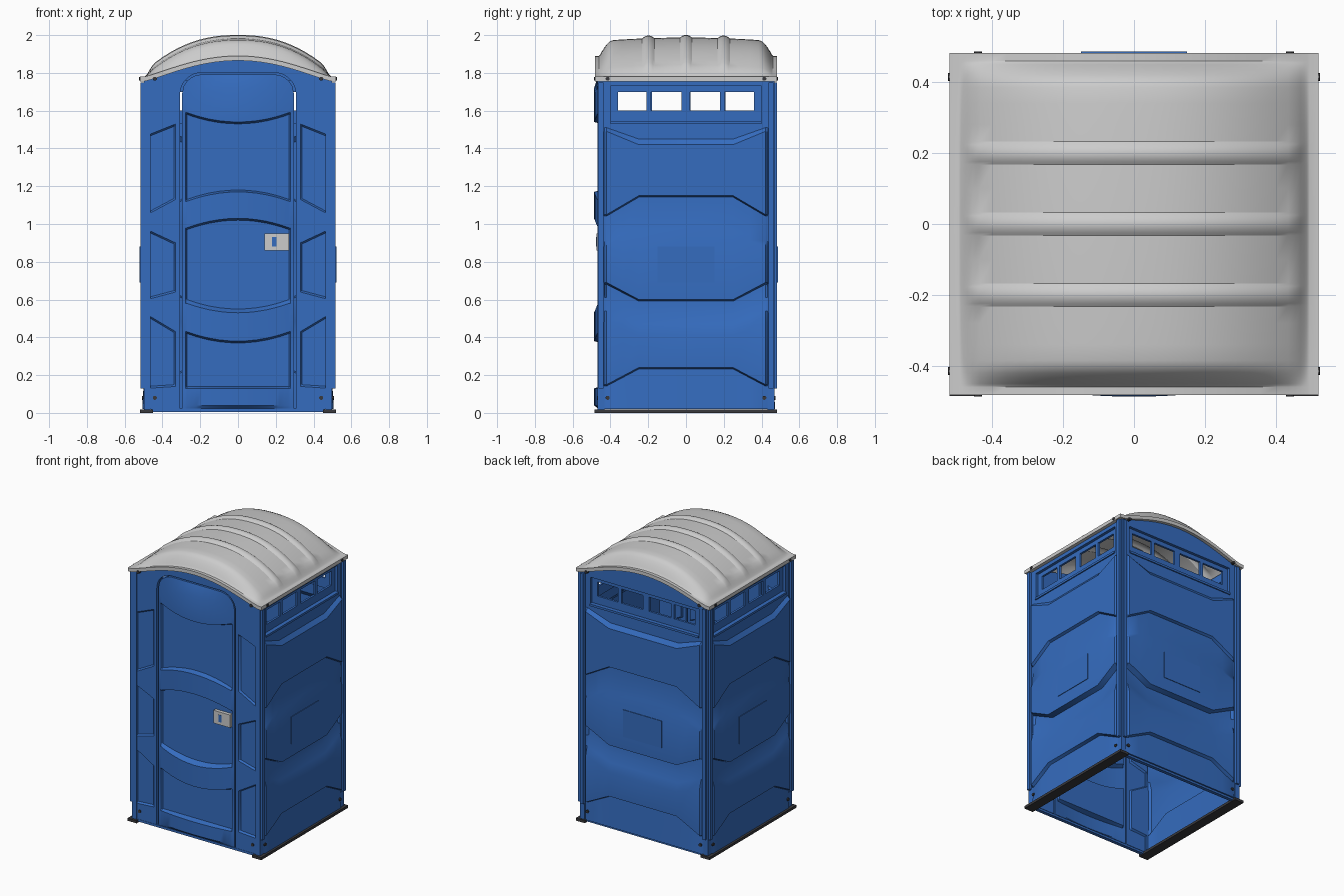
import bpy, bmesh, math

if "Cube" in bpy.data.objects:
    bpy.data.objects.remove(bpy.data.objects["Cube"])


def material(name, rgb):
    m = bpy.data.materials.new(name)
    m.diffuse_color = (*rgb, 1)
    m.use_nodes = True
    m.node_tree.nodes["Principled BSDF"].inputs["Base Color"].default_value = m.diffuse_color
    return m


BLUE = material("blue_plastic", (0.035, 0.15, 0.52))
DARK = material("dark_plastic", (0.04, 0.04, 0.045))


def make(name, verts, faces, mat=None, rot=0):
    me = bpy.data.meshes.new(name)
    me.from_pydata(verts, [], faces)
    bm = bmesh.new()
    bm.from_mesh(me)
    bmesh.ops.recalc_face_normals(bm, faces=bm.faces)
    bm.to_mesh(me)
    bm.free()
    ob = bpy.data.objects.new(name, me)
    bpy.context.collection.objects.link(ob)
    ob.rotation_euler.z = math.radians(rot)
    if mat:
        me.materials.append(mat)
    bpy.ops.object.select_all(action='DESELECT')
    ob.select_set(True)
    bpy.context.view_layer.objects.active = ob
    bpy.ops.object.shade_smooth_by_angle(angle=math.radians(28))
    return ob


def shell(name, verts, faces, off, mat=None, rot=0):
    """Give an open sheet thickness by a constant offset."""
    n = len(verts)
    back = [tuple(c + o for c, o in zip(v, off)) for v in verts]
    edges = {(f[i], f[(i + 1) % len(f)]) for f in faces for i in range(len(f))}
    rim = [(b, a, a + n, b + n) for a, b in edges if (b, a) not in edges]
    rear = [tuple(i + n for i in reversed(f)) for f in faces]
    return make(name, verts + back, faces + rear + rim, mat, rot)


def grid(name, cols, rows, fn, off, mat=None, rot=0):
    verts = [fn(c, r) for r in rows for c in cols]
    w = len(cols)
    faces = [(j * w + i, j * w + i + 1, (j + 1) * w + i + 1, (j + 1) * w + i)
             for j in range(len(rows) - 1) for i in range(w - 1)]
    return shell(name, verts, faces, off, mat, rot)


def boxes(name, items, mat=None, rot=0):
    verts, faces = [], []
    for x0, x1, y0, y1, z0, z1 in items:
        k = len(verts)
        verts += [(x, y, z) for z in (z0, z1) for x, y in ((x0, y0), (x1, y0), (x1, y1), (x0, y1))]
        faces += [tuple(k + i for i in f) for f in ((3, 2, 1, 0), (4, 5, 6, 7), (0, 1, 5, 4),
                                                    (1, 2, 6, 5), (2, 3, 7, 6), (3, 0, 4, 7))]
    return make(name, verts, faces, mat, rot)


def mirrored(vals):
    return sorted({-v for v in vals} | set(vals))


def rim(x):
    return 1.78 + 0.11 * max(0, 1 - (x / 0.5) ** 2) ** 1.3


def smooth(t):
    t = min(1, max(0, t))
    return t * t * (3 - 2 * t)


# Side and back walls: overlapping relief rows (z at middle, z at ends, depth)
WALL_ROWS = [(0.02, 0.02, 0.012), (0.232, 0.142, 0.0), (0.24, 0.15, 0.022), (0.41, 0.48, 0.022),
             (0.47, 0.54, 0.006), (0.53, 0.61, -0.012), (0.592, 0.68, -0.018), (0.60, 0.69, 0.022),
             (0.95, 0.88, 0.022), (0.98, 0.91, 0.012), (1.142, 1.042, 0.004), (1.15, 1.05, 0.022),
             (1.42, 1.49, 0.022), (1.45, 1.51, 0.0), (1.54, 1.54, 0.0)]


def wall(label, rot, base, half):
    s = half / 0.45

    def point(u, row):
        a = abs(u) / s
        k = min(1, max(0, (a - 0.25) / 0.17))
        d = row[2] if a < 0.425 else 0
        return (u, -base - d, row[0] + (row[1] - row[0]) * k)

    grid(label + "_wall", [c * s for c in mirrored([0, 0.25, 0.335, 0.42, 0.435, 0.45])],
         WALL_ROWS, point, (0, 0.015, 0), BLUE, rot)
    # window surround and recessed bars
    f, r, b = -base, -base + 0.02, -base + 0.035
    fr = [(-half, -0.4 * s, f, b, 1.54, 1.76), (0.4 * s, half, f, b, 1.54, 1.76),
          (-0.4 * s, 0.4 * s, f, b, 1.73, 1.76), (-0.4 * s, 0.4 * s, f - 0.008, b, 1.53, 1.545),
          (-0.4 * s, 0.4 * s, r, b, 1.54, 1.60), (-0.4 * s, 0.4 * s, r, b, 1.70, 1.73)]
    for u0, u1 in ((-0.4, -0.36), (-0.21, -0.185), (-0.025, 0.02), (0.18, 0.205), (0.36, 0.4)):
        fr.append((u0 * s, u1 * s, r, b, 1.60, 1.70))
    boxes(label + "_window_frame", fr, BLUE, rot)
    # raised edge ribs and centre plaque
    boxes(label + "_edge_ribs", [(a, c, f - 0.021, f + 0.01, 0.13, 1.75)
                                 for a, c in ((-half - 0.012, -half + 0.012), (half - 0.012, half + 0.012))], BLUE, rot)
    boxes(label + "_plaque", [(-0.15, 0.15, f - 0.026, f - 0.01, 0.69, 0.88)], BLUE, rot)


wall("right", 90, 0.495, 0.45)
wall("left", -90, 0.495, 0.45)
wall("back", 180, 0.46, 0.475)

# Corner posts
boxes("corner_posts", [(sx * 0.48 - 0.018, sx * 0.48 + 0.018, sy * 0.45 - 0.018, sy * 0.45 + 0.018, 0.015, 1.765)
                       for sx in (-1, 1) for sy in (-1, 1)], BLUE)

# Front stiles with slanted recessed panels (z inner, z outer, recessed)
STILE_ROWS = [(0.02, 0.02, 0), (0.14, 0.13, 0), (0.15, 0.14, 1), (0.42, 0.51, 1), (0.43, 0.52, 0),
              (0.64, 0.60, 0), (0.65, 0.61, 1), (0.89, 0.96, 1), (0.90, 0.97, 0), (1.13, 1.05, 0),
              (1.14, 1.06, 1), (1.52, 1.46, 1), (1.53, 1.47, 0), (1.62, 1.62, 0)]


def stile_point(x, row):
    a = abs(x)
    k = min(1, max(0, (a - 0.33) / 0.15))
    d = 0.012 if row[2] and 0.335 < a < 0.475 else 0
    return (x, -0.465 + d, row[0] + (row[1] - row[0]) * k)


for side, sg in (("left", -1), ("right", 1)):
    grid("front_stile_" + side, sorted(sg * c for c in (0.307, 0.33, 0.34, 0.47, 0.48, 0.498)),
         STILE_ROWS, stile_point, (0, 0.025, 0), BLUE)

# Front header arched around the door, and back gable
ARCH = [0.498 - 0.996 * i / 32 for i in range(33)]
hole = [(-0.307, 1.62)]
for i in range(9):
    t = math.pi - i * math.pi / 16
    hole.append((-0.19 + 0.117 * math.cos(t), 1.685 + 0.117 * math.sin(t)))
hole += [(-x, z) for x, z in reversed(hole)]
outline = [(-0.498, 1.62)] + hole + [(0.498, 1.62)] + [(x, rim(x) - 0.015) for x in ARCH]
shell("front_header", [(x, -0.465, z) for x, z in outline], [tuple(range(len(outline)))], (0, 0.025, 0), BLUE)
gable = [(-0.498, 1.75), (0.498, 1.75)] + [(x, rim(x) - 0.015) for x in ARCH]
shell("back_gable", [(x, 0.46, z) for x, z in gable], [tuple(range(len(gable)))], (0, -0.025, 0), BLUE)

# Door: bowed bands between recessed panels (z middle, z edge, kind: 0 flat, 1 band, 2 panel)
DOOR_ROWS = [(0.02, 0.02, 0), (0.04, 0.04, 1), (0.13, 0.13, 1), (0.14, 0.14, 2), (0.37, 0.42, 2),
             (0.38, 0.43, 1), (0.53, 0.58, 1), (0.55, 0.60, 2), (0.70, 0.73, 2), (1.02, 0.97, 2),
             (1.03, 0.98, 1), (1.17, 1.12, 1), (1.18, 1.13, 2), (1.53, 1.58, 2), (1.54, 1.59, 1),
             (1.72, 1.64, 1), (None, None, 0)]


def door_point(x, row):
    a = abs(x)
    bow = 0.025 * (1 - (a / 0.297) ** 2)
    d = (0, bow, -0.012 if a < 0.272 else 0)[row[2]]
    if row[0] is None:
        z = 1.685 + math.sqrt(max(0, 0.107 ** 2 - max(0, a - 0.19) ** 2))
    else:
        z = row[0] + (row[1] - row[0]) * min(1, (a / 0.27) ** 2)
    return (x, -0.462 - d, z)


grid("door", mirrored([0, 0.05, 0.1, 0.15, 0.19, 0.22, 0.245, 0.27, 0.277, 0.288, 0.297]),
     DOOR_ROWS, door_point, (0, 0.022, 0), BLUE)

# Latch plate with slot
boxes("latch_plate", [(0.14, 0.27, -0.474, -0.445, 0.86, 0.95)])
boxes("latch_slot", [(0.18, 0.203, -0.476, -0.46, 0.88, 0.93)], BLUE)


# Vaulted roof with three cross ribs and a flat rim
def roof_point(x, y):
    r, a = rim(x), abs(x)
    e = math.sqrt(smooth((0.458 - abs(y)) / 0.07)) * math.sqrt(smooth((0.493 - a) / 0.04))
    crest = 1.79 + 0.197 * max(0, 1 - (a / 0.5) ** 2.3) - 0.09 * y * y
    rib = max(max(0, 1 - (abs(y - c) / 0.032) ** 2) for c in (-0.2, 0, 0.2))
    crest += 0.014 * rib * smooth((0.485 - a) / 0.05)
    return (x, y, r + e * max(0, crest - r))


ys = mirrored([0.482, 0.46, 0.455, 0.45, 0.443, 0.433, 0.42, 0.405, 0.385, 0.34, 0.28]
              + [0.2 + 0.008 * i for i in range(-4, 5)] + [0.1] + [0.008 * i for i in range(5)])
xs = mirrored([0.52, 0.495, 0.491, 0.487, 0.48, 0.47, 0.455, 0.435, 0.4] + [0.04 * i for i in range(10)])
grid("roof", xs, ys, roof_point, (0, 0, -0.025))

# Skids and front/back sills
boxes("skids", [(sx * 0.485 - 0.035, sx * 0.485 + 0.035, -0.485, 0.482, 0, 0.018) for sx in (-1, 1)], DARK)
boxes("sills", [(-0.46, 0.46, y - 0.012, y + 0.012, 0.006, 0.022) for y in (-0.455, 0.45)], BLUE)


# Bolts at the feet and the roof rim
def bolt(name, u, d, z, rot):
    seg = 10
    ring = [(u + 0.011 * math.cos(2 * math.pi * i / seg), -d, z + 0.011 * math.sin(2 * math.pi * i / seg))
            for i in range(seg)]
    shell(name, ring, [tuple(range(seg))], (0, 0.02, 0), DARK, rot)


for label, rot, low, high, u in (("front", 0, 0.47, 0.486, 0.44), ("right", 90, 0.508, 0.524, 0.415),
                                 ("back", 180, 0.474, 0.486, 0.44), ("left", -90, 0.508, 0.524, 0.415)):
    for sg in (-1, 1):
        bolt(label + "_foot_bolt", sg * u, low, 0.08, rot)
        bolt(label + "_rim_bolt", sg * u, high, 1.769, rot)
